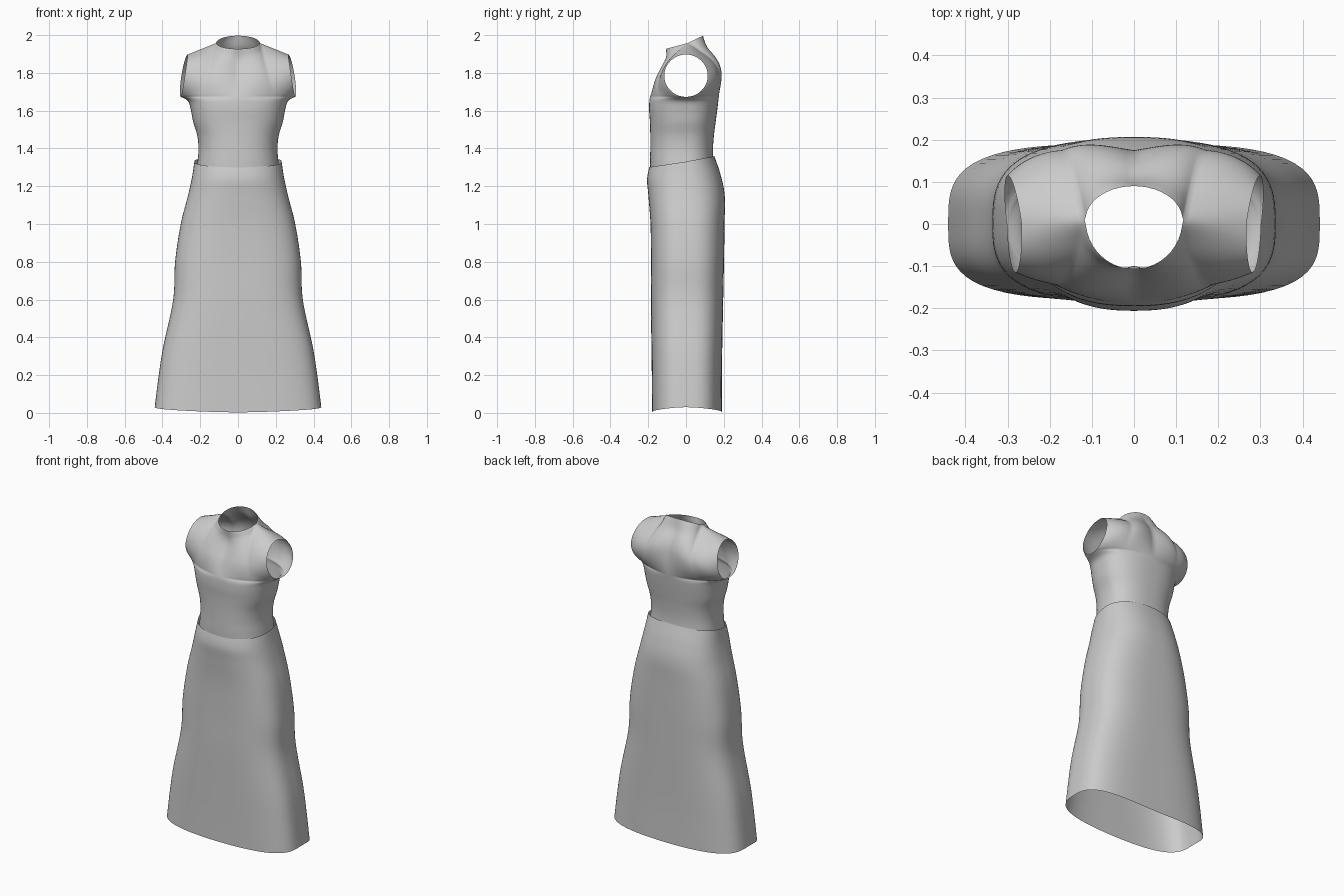
import bpy, bmesh
from math import sin, cos, pi
from mathutils import Vector

if "Cube" in bpy.data.objects:
    bpy.data.objects.remove(bpy.data.objects["Cube"])

cloth = bpy.data.materials.new("grey cloth")
cloth.use_nodes = True
GREY = (0.6, 0.6, 0.6, 1)
cloth.diffuse_color = GREY
cloth.node_tree.nodes["Principled BSDF"].inputs["Base Color"].default_value = GREY


def spline(rows, t):
    """Smooth curve through evenly spaced rows of values, t from 0 to 1."""
    s = t * (len(rows) - 1)
    i = min(int(s), len(rows) - 2)
    f = s - i
    a, b, c, d = (rows[min(max(k, 0), len(rows) - 1)] for k in range(i - 1, i + 3))
    return [q + f / 2 * (r - p + f * (2 * p - 5 * q + 4 * r - e + f * (3 * (q - r) + e - p)))
            for p, q, r, e in zip(a, b, c, d)]


def oval(angle, width, front, back, n):
    """Point on a rounded oval; angle 0 is the front, pi the back."""
    s, c = abs(sin(angle)), cos(angle)
    r = (abs(c) ** n + s ** n) ** (-1 / n)
    return width * r * s, -(front if c > 0 else back) * r * c


def add_grid(bm, grid):
    rows = [[bm.verts.new(p) for p in row] for row in grid]
    for low, high in zip(rows, rows[1:]):
        for j in range(len(low) - 1):
            bm.faces.new((low[j], low[j + 1], high[j + 1], high[j]))


def finish(name, bm):
    """Mirror the half garment, weld it and shade it smooth."""
    copy = bmesh.ops.duplicate(bm, geom=bm.verts[:] + bm.edges[:] + bm.faces[:])["geom"]
    half = [g for g in copy if isinstance(g, bmesh.types.BMVert)]
    for v in half:
        v.co.x = -v.co.x
    bmesh.ops.reverse_faces(bm, faces=[g for g in copy if isinstance(g, bmesh.types.BMFace)])
    bmesh.ops.remove_doubles(bm, verts=bm.verts[:], dist=0.0005)
    bmesh.ops.recalc_face_normals(bm, faces=bm.faces[:])
    mesh = bpy.data.meshes.new(name)
    bm.to_mesh(mesh)
    bm.free()
    mesh.materials.append(cloth)
    for p in mesh.polygons:
        p.use_smooth = True
    ob = bpy.data.objects.new(name, mesh)
    bpy.context.collection.objects.link(ob)


N = 24   # columns in each quarter

# Skirt: rows of height, half width, front depth, back depth, squareness
SKIRT = [(0.03, 0.441, 0.180, 0.190, 3.4), (0.19, 0.421, 0.181, 0.190, 3.3),
         (0.35, 0.396, 0.183, 0.192, 3.2), (0.60, 0.343, 0.186, 0.197, 3.0),
         (0.80, 0.333, 0.185, 0.201, 2.9), (1.00, 0.303, 0.188, 0.204, 2.7),
         (1.15, 0.265, 0.199, 0.205, 2.5), (1.25, 0.243, 0.206, 0.182, 2.4),
         (1.33, 0.231, 0.194, 0.150, 2.3)]
bm = bmesh.new()
grid = []
for i in range(49):
    t = i / 48
    z, w, f, b, n = spline(SKIRT, t)
    row = []
    for j in range(2 * N + 1):
        a = pi * j / (2 * N)
        x, y = oval(a, w, f, b, n)
        hem = -0.027 * cos(a) ** 2 * max(0, 1 - 8 * t)     # hem dips front and back
        waist = -0.03 * cos(a) * max(0, 4 * t - 3)         # waist rises to the back
        row.append((x, y, z + hem + waist))
    grid.append(row)
add_grid(bm, grid)
finish("skirt", bm)

# Bodice below the arms
BODICE = [(1.25, 0.222, 0.188, 0.148, 2.4), (1.33, 0.214, 0.190, 0.145, 2.4),
          (1.40, 0.209, 0.189, 0.143, 2.4), (1.47, 0.216, 0.189, 0.148, 2.4),
          (1.54, 0.237, 0.191, 0.157, 2.4), (1.60, 0.249, 0.195, 0.165, 2.4),
          (1.65, 0.264, 0.194, 0.171, 2.3), (1.673, 0.302, 0.190, 0.174, 1.85)]
bm = bmesh.new()
grid = []
for i in range(36):
    z, w, f, b, n = spline(BODICE, i / 35)
    grid.append([(*oval(pi * j / (2 * N), w, f, b, n), z) for j in range(2 * N + 1)])
add_grid(bm, grid)

# Chest and upper back: patches between underarm, centre line, armhole and neck
FRONT = [(-0.190, 1.673), (-0.172, 1.72), (-0.150, 1.765), (-0.123, 1.81),
         (-0.104, 1.85), (-0.100, 1.885), (-0.107, 1.927)]
BACK = [(0.174, 1.673), (0.175, 1.73), (0.170, 1.79), (0.160, 1.84),
        (0.140, 1.885), (0.107, 1.935), (0.090, 1.997)]
NECK = 0.45   # share of the top edge taken by the neckline


def armhole(v, side):
    t = pi * v
    bulge = 0.015 if side > 0 else -0.003
    return Vector((0.302 - 0.0175 * (1 - cos(t)) + bulge * sin(t),
                   side * 0.115 * sin(t), 1.785 - 0.112 * cos(t)))


def top_edge(u, side):
    if u < NECK:
        a = pi / 2 * u / NECK
        depth, rise = (0.08, 0.039) if side > 0 else (-0.117, -0.031)
        return Vector((0.115 * sin(a), 0.01 + depth * cos(a), 1.958 + rise * cos(a)))
    neck_point = Vector((0.115, 0.01, 1.958))
    return neck_point.lerp(armhole(1, side), (u - NECK) / (1 - NECK))


z, w, f, b, n = BODICE[-1]
for side, centre, puff in ((-1, FRONT, 0.016), (1, BACK, 0.032)):
    def under(u):
        a = pi / 2 * u
        return Vector((*oval(a if side < 0 else pi - a, w, f, b, n), z))

    grid = []
    for i in range(N + 1):
        v = i / N
        mid, arm = Vector((0, *spline(centre, v))), armhole(v, side)
        row = []
        for j in range(N + 1):
            u = j / N
            corners = under(0).lerp(under(1), u).lerp(
                top_edge(0, side).lerp(top_edge(1, side), u), v)
            p = under(u).lerp(top_edge(u, side), v) + mid.lerp(arm, u) - corners
            p.y += side * puff * sin(pi * u) * sin(pi * v)
            row.append(p)
        grid.append(row)
    add_grid(bm, grid)
finish("bodice", bm)
